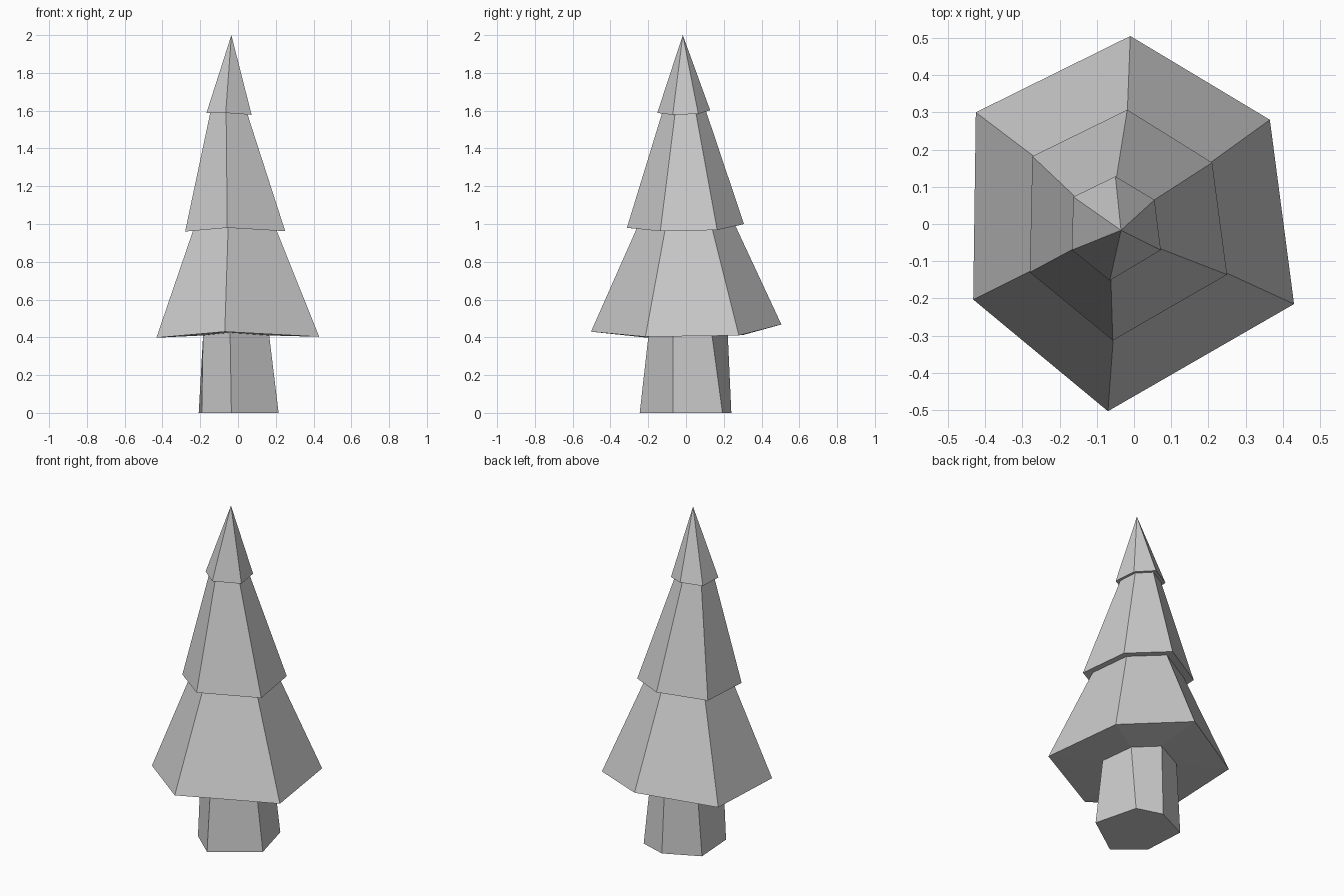
import bpy
from mathutils import Vector

if "Cube" in bpy.data.objects:
    bpy.data.objects.remove(bpy.data.objects["Cube"])

# Rings run counter-clockwise from the front corner
trunk_base = [(-0.035, -0.245, 0), (0.215, -0.07, 0), (0.147, 0.193, 0),
              (-0.007, 0.24, 0), (-0.208, 0.145, 0), (-0.192, -0.107, 0)]
trunk_top = [(-0.042, -0.197, 0.425), (0.165, -0.07, 0.41), (0.135, 0.137, 0.415),
             (-0.013, 0.22, 0.44), (-0.178, 0.15, 0.42), (-0.185, -0.09, 0.41)]
low_rim = [(-0.07, -0.503, 0.43), (0.43, -0.215, 0.403), (0.365, 0.28, 0.41),
           (-0.01, 0.505, 0.468), (-0.425, 0.30, 0.412), (-0.432, -0.203, 0.398)]
mid_rim = [(-0.057, -0.313, 0.98), (0.25, -0.136, 0.962), (0.21, 0.165, 0.968),
           (-0.018, 0.307, 1.0), (-0.273, 0.182, 0.97), (-0.28, -0.13, 0.96)]
top_rim = [(-0.065, -0.152, 1.588), (0.072, -0.07, 1.578), (0.055, 0.065, 1.583),
           (-0.05, 0.128, 1.602), (-0.163, 0.073, 1.59), (-0.167, -0.07, 1.588)]
apex = (-0.035, -0.017, 2.0)


def inset(rim, factor, lift):
    """Shrink a ring towards its centre to get the neck tucked under it."""
    points = [Vector(p) for p in rim]
    centre = sum(points, Vector()) / len(points)
    return [centre + (p - centre) * factor + Vector((0, 0, lift)) for p in points]


def loft(name, rings, cap_bottom=False, tip=None):
    """Skin successive rings with quads, optionally capped or pointed."""
    n = len(rings[0])
    verts = [p for ring in rings for p in ring]
    faces = [(r * n + i, r * n + (i + 1) % n, (r + 1) * n + (i + 1) % n, (r + 1) * n + i)
             for r in range(len(rings) - 1) for i in range(n)]
    if cap_bottom:
        faces.append(tuple(reversed(range(n))))
    if tip:
        last = len(verts) - n
        faces += [(last + i, last + (i + 1) % n, len(verts)) for i in range(n)]
        verts.append(tip)
    mesh = bpy.data.meshes.new(name)
    mesh.from_pydata(verts, [], faces)
    mesh.update()
    obj = bpy.data.objects.new(name, mesh)
    bpy.context.collection.objects.link(obj)
    return obj


# Tapered six-sided trunk
loft("trunk", [trunk_base, trunk_top], cap_bottom=True)

# Three stacked tiers of branches, each overhanging the one below
loft("branches", [trunk_top, low_rim,
                  inset(mid_rim, 0.83, 0.005), mid_rim,
                  inset(top_rim, 0.82, 0.003), top_rim], tip=apex)
